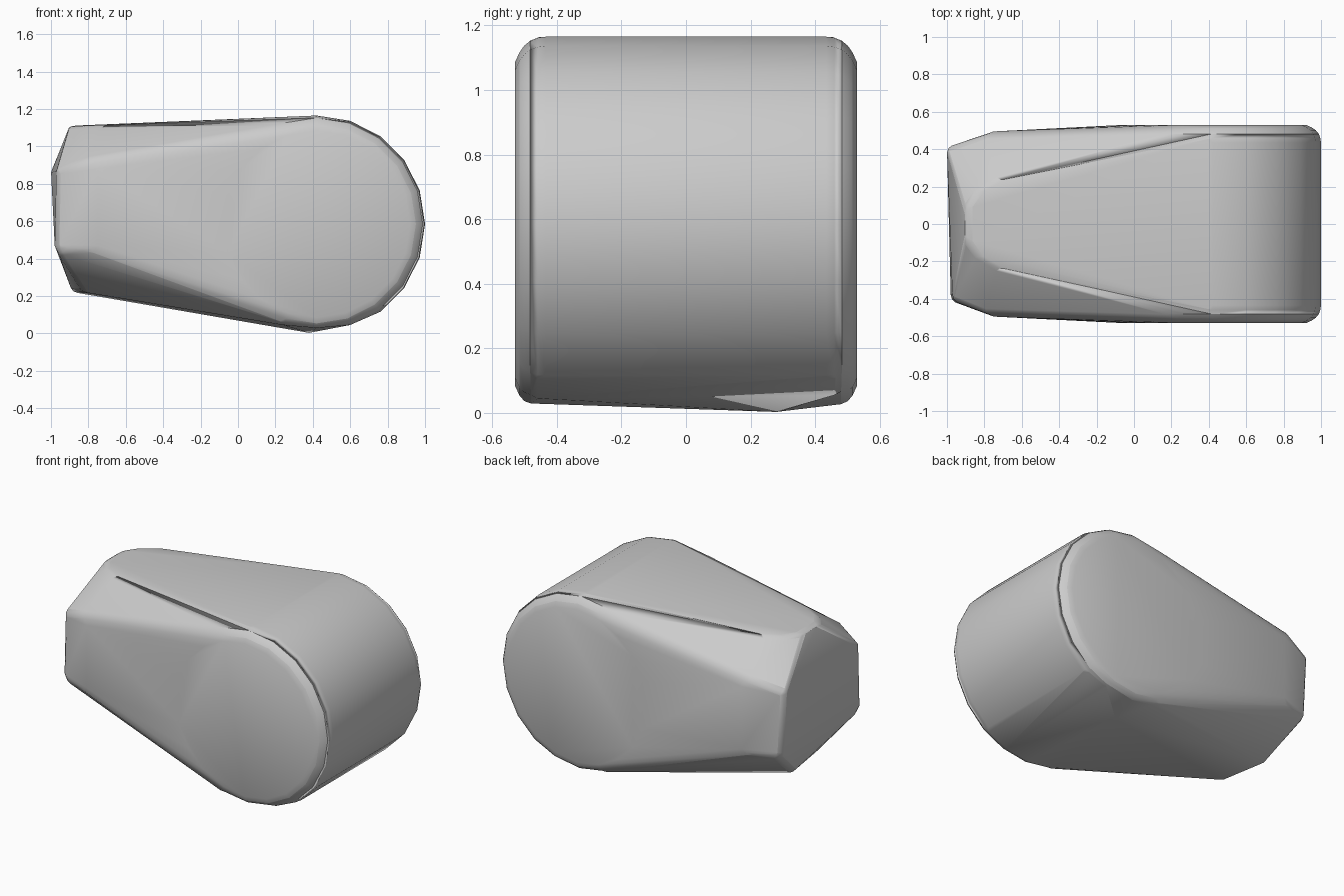
import bpy, bmesh, math

cube = bpy.data.objects.get("Cube")
if cube:
    bpy.data.objects.remove(cube)

grey = bpy.data.materials.new("plain grey")
grey.use_nodes = True
colour = (0.6, 0.6, 0.6, 1)
grey.diffuse_color = colour
grey.node_tree.nodes["Principled BSDF"].inputs["Base Color"].default_value = colour

points = []

# Round end: rings around the y axis, shrinking towards each flat side
def add_ring(y, radius, lift=0.0, steps=20):
    for i in range(steps):
        a = 2 * math.pi * i / steps
        x, z = 0.42 + radius * math.cos(a), 0.585 + radius * math.sin(a)
        points.append((x, y, max(z, lift)))

for side in (-1, 1):
    add_ring(side * 0.46, 0.58, 0.045 if side < 0 else 0.055)
    add_ring(side * 0.505, 0.555)
    add_ring(side * 0.53, 0.50)

# Lowest point under the round end
points.append((0.38, 0.28, 0.003))

# Narrow end: small faceted cap with wide chamfers above and below
for side in (-1, 1):
    points += [(-0.90, side * 0.08, 1.11), (-0.84, side * 0.165, 1.11),
               (-0.73, side * 0.23, 1.112),
               (-0.97 if side < 0 else -1.0, side * 0.41, 0.87),
               (-0.98, side * 0.41, 0.47), (-0.96, side * 0.41, 0.43),
               (-0.75, side * 0.495, 0.88), (-0.75, side * 0.495, 0.47),
               (-0.80, side * 0.475, 0.93), (-0.80, side * 0.475, 0.44),
               (-0.83 if side < 0 else -0.885, side * 0.15, 0.22)]

bm = bmesh.new()
verts = [bm.verts.new(p) for p in points]
hull = bmesh.ops.convex_hull(bm, input=verts)
loose = {v for v in hull["geom_interior"] + hull["geom_unused"]
         if isinstance(v, bmesh.types.BMVert)}
bmesh.ops.delete(bm, geom=list(loose), context="VERTS")
bmesh.ops.dissolve_limit(bm, angle_limit=math.radians(1),
                         verts=bm.verts[:], edges=bm.edges[:])
bmesh.ops.recalc_face_normals(bm, faces=bm.faces[:])

mesh = bpy.data.meshes.new("tapered_block")
bm.to_mesh(mesh)
bm.free()
mesh.materials.append(grey)
block = bpy.data.objects.new("tapered_block", mesh)
bpy.context.collection.objects.link(block)

# Soft shading with crisp edges around the narrow end
bpy.ops.object.select_all(action="DESELECT")
block.select_set(True)
bpy.context.view_layer.objects.active = block
weld = block.modifiers.new("soft_edges", "BEVEL")
weld.width = 0.03
weld.segments = 2
weld.limit_method = "ANGLE"
weld.angle_limit = math.radians(28)
bpy.ops.object.shade_smooth_by_angle(angle=math.radians(35))
